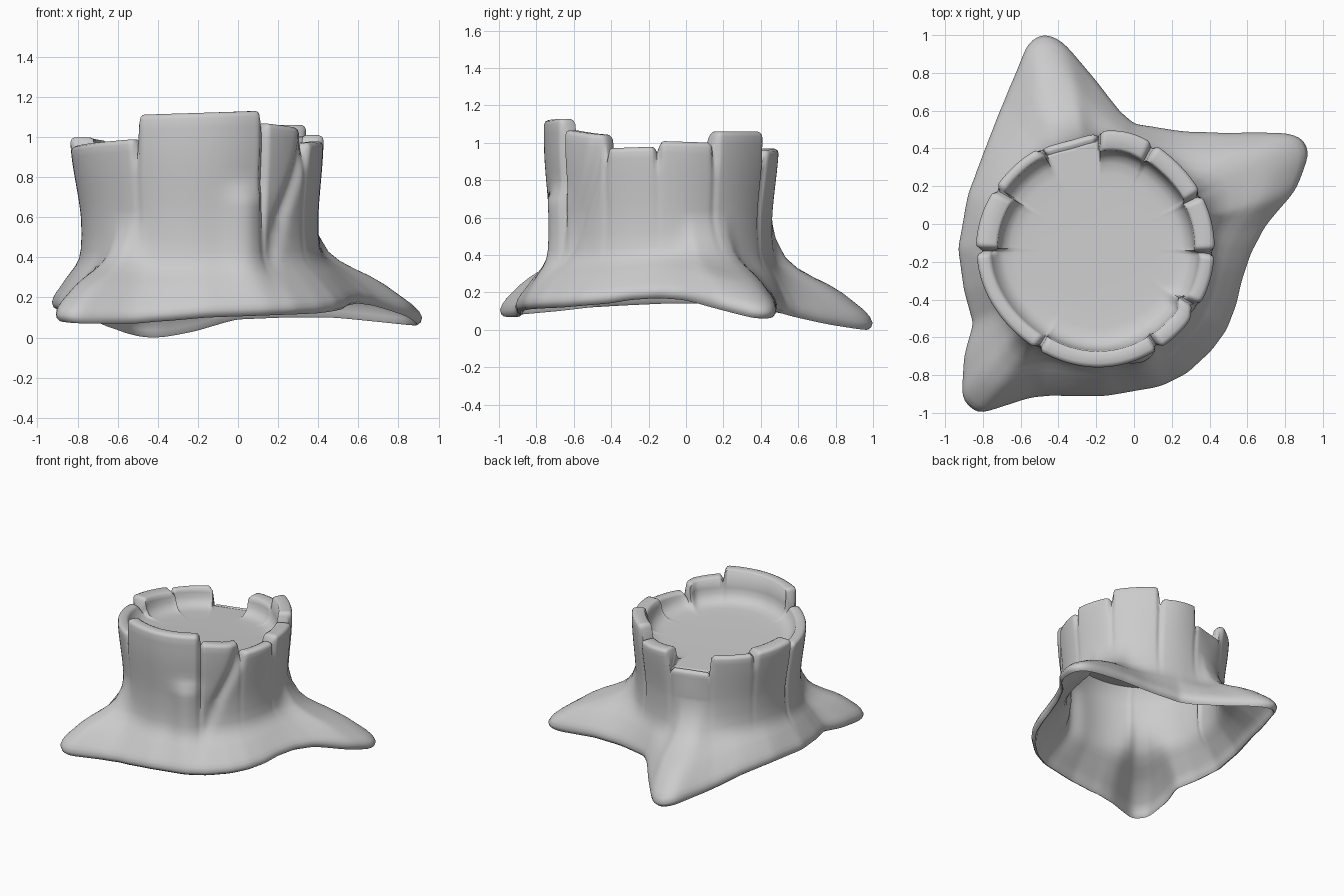
import bpy, bmesh, math
from mathutils import Vector

if "Cube" in bpy.data.objects:
    bpy.data.objects.remove(bpy.data.objects["Cube"])

CX, CY = -0.19, -0.13      # trunk axis
N = 288                    # columns around the trunk

# ground outline with three roots: x, y, height of the lower edge
OUTLINE = [(0.93, 0.38, .06), (0.89, 0.46, .06), (0.80, 0.485, .07), (0.50, 0.48, .10), (0.25, 0.49, .10),
           (0.0, 0.53, .09), (-0.08, 0.60, .07), (-0.22, 0.78, .03), (-0.38, 0.97, .0),
           (-0.48, 1.01, .0), (-0.56, 0.96, .02), (-0.68, 0.67, .06), (-0.78, 0.42, .11),
           (-0.88, 0.15, .14), (-0.93, -0.13, .14), (-0.90, -0.35, .13), (-0.85, -0.53, .12),
           (-0.90, -0.70, .10), (-0.91, -0.93, .08), (-0.82, -1.01, .07), (-0.72, -0.97, .07),
           (-0.52, -0.91, .07), (-0.15, -0.91, .10), (0.14, -0.86, .11), (0.28, -0.79, .115),
           (0.41, -0.67, .12), (0.49, -0.56, .13), (0.54, -0.43, .14), (0.57, -0.3, .16),
           (0.62, -0.15, .17), (0.70, 0.0, .16), (0.86, 0.18, .11)]

# bark plates on the rim: start angle, end angle, height at each end, thickness,
# depth of the seam at the start angle
PLATES = [(-2, 28, 1.01, 1.00, .11, .2), (28, 62, 1.06, 1.06, .10, .3), (62, 90, .96, .97, .11, .6),
          (90, 120, .83, .83, .05, .3), (120, 150, .97, .97, .06, .2), (150, 181, .98, 1.0, .12, .2),
          (181, 239, .95, .99, .08, 1), (239, 301, 1.11, 1.13, .09, .2), (301, 330, 1.07, 1.04, .09, 1),
          (330, 358, .97, .98, .08, .2)]

# root flare: fraction of height up to 0.6, fraction of overhang
FLARE = [(0, 1), (.06, .97), (.12, .91), (.2, .8), (.28, .69), (.36, .55), (.43, .4),
         (.52, .24), (.62, .13), (.8, .04), (1, 0)]


def gauss(d, w):
    return math.exp(-(d / w) ** 2)


def smooth(a, b, x):
    t = min(1, max(0, (x - a) / (b - a)))
    return t * t * (3 - 2 * t)


def floor_z(sin_a, r):
    """Cut floor, slightly higher at the front and dished in the middle."""
    return .86 - .035 * sin_a * r / .6 - .008 * (1 - r / .6)


def base_table():
    """Radius and height of the lower edge for each column."""
    pts = []
    for i, p in enumerate(OUTLINE):
        q = OUTLINE[(i + 1) % len(OUTLINE)]
        for s in range(20):
            v = Vector(p).lerp(Vector(q), s / 20)
            dx, dy = v.x - CX, v.y - CY
            pts.append((math.atan2(dy, dx) % math.tau, math.hypot(dx, dy), v.z))
    out = []
    for c in range(N):
        a = c / N * math.tau
        near = min(pts, key=lambda p: abs((p[0] - a + math.pi) % math.tau - math.pi))
        out.append(near[1:])
    for _ in range(3):
        out = [tuple((out[c - 1][k] + 2 * out[c][k] + out[(c + 1) % N][k]) / 4 for k in (0, 1))
               for c in range(N)]
    return out


def column(c, base):
    """One vertical section: cavity, lip, outside, rim plate, floor edge."""
    deg = c / N * 360
    a = math.radians(deg)
    rb, zb = base
    d = deg if deg < 358 else deg - 360
    i = next(i for i, p in enumerate(PLATES) if p[0] <= d < p[1])
    a0, a1, h0, h1, thick, seam = PLATES[i]
    if a1 - d < d - a0:
        seam = PLATES[(i + 1) % len(PLATES)][5]
    notch = gauss(min(d - a0, a1 - d), 1.5)
    broken = gauss(d - 105, 12)
    top = h0 + (h1 - h0) * (d - a0) / (a1 - a0) - .035 * notch * (1 - broken)

    def trunk(z):
        r = .59 + .027 * smooth(.55, 1.0, z)
        r -= .03 * notch * max(seam * smooth(.25, .8, z), smooth(.8, .95, z))
        r -= .03 * gauss(d - (304 + 24 * smooth(.3, 1.05, z)), 4) * smooth(.25, .6, z)
        r += .045 * gauss(d - 292, 9) * smooth(.78, .68, z)       # knot on the front
        r += .012 * gauss(d - 270, 30)
        r += .03 * gauss(d - 180, 38) * smooth(.5, 1, z)          # left side leans out
        r += .02 * gauss(d - 74, 16) * smooth(.5, 1, z)
        r -= .02 * broken * smooth(.6, .9, z)                     # broken-off side
        return r

    over = rb - trunk(zb)
    power = 1.7 - .8 * smooth(.15, .5, over)
    side = []
    for k, f in FLARE:
        z = zb + .035 + (.6 - zb - .035) * k
        side.append((trunk(z) + over * f ** power, z))
    n = 10
    for j in range(1, n + 1):
        z = .6 + (top - .025 - .6) * j / n
        side.append((trunk(z), z))

    s = math.sin(a)
    cavity = [(r - .045, z) for r, z in side[:len(FLARE)]]
    cavity += [(trunk(z) - .05, z) for z in (.7, .77)]
    cavity += [(.515, floor_z(s, .515) - .025), (.3, floor_z(s, .3) - .02)]
    prof = cavity[::-1]
    prof += [(rb - .038, zb + .012), (rb - .026, zb), (rb - .008, zb + .012)]
    prof += side
    ro = trunk(top)
    ri = ro - thick + .025 * notch
    prof += [(ro - .006, top - .008), (ro - .022, top), (ri + .02, top), (ri + .005, top - .008)]
    # rounded corner between rim plate and floor
    for inset, rise in ((0, .1), (.008, .06), (.03, .025), (.065, .006), (.12, 0)):
        r = ri - inset
        prof.append((r, min(floor_z(s, r) + rise, max(top - .02, floor_z(s, r)))))
    prof.append((.3, floor_z(s, .3)))
    return [(CX + r * math.cos(a), CY + r * s, z) for r, z in prof]


# hollow stump lofted from its columns
bm = bmesh.new()
table = base_table()
cols = [[bm.verts.new(p) for p in column(c, table[c])] for c in range(N)]
for c in range(N):
    A, B = cols[c], cols[(c + 1) % N]
    for i in range(len(A) - 1):
        bm.faces.new((A[i], B[i], B[i + 1], A[i + 1]))

# cut floor and the ceiling of the cavity
for row, drop in ((0, .02), (-1, 0)):
    mid = bm.verts.new((CX, CY, floor_z(0, 0) - drop))
    for c in range(N):
        bm.faces.new((cols[c][row], cols[(c + 1) % N][row], mid))
bmesh.ops.recalc_face_normals(bm, faces=bm.faces)

mesh = bpy.data.meshes.new("tree_stump")
bm.to_mesh(mesh)
bm.free()
stump = bpy.data.objects.new("tree_stump", mesh)
bpy.context.collection.objects.link(stump)
bpy.context.view_layer.objects.active = stump
stump.select_set(True)
bpy.ops.object.shade_smooth_by_angle(angle=math.radians(60))
